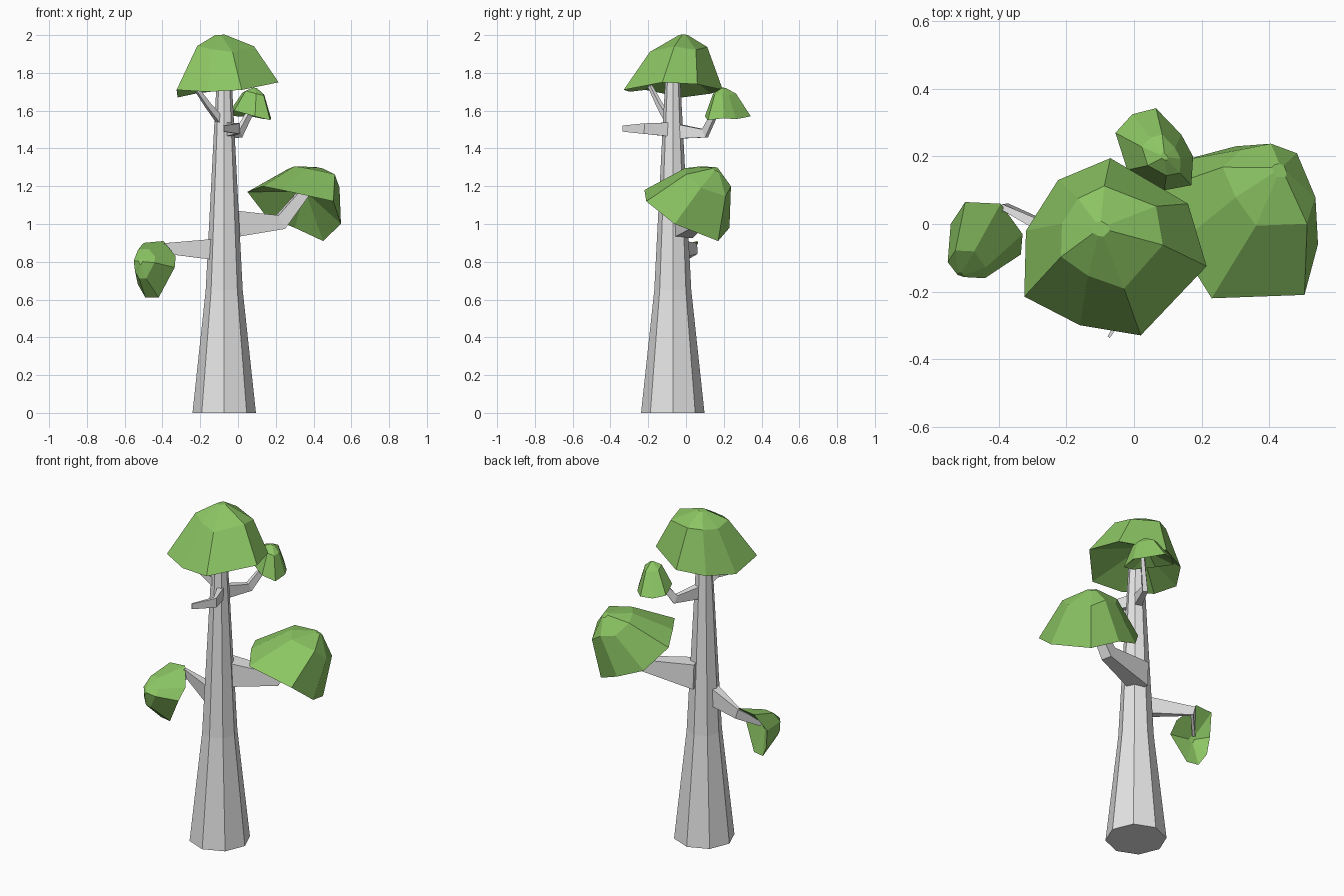
import bpy, bmesh, math
from mathutils import Vector

cube = bpy.data.objects.get("Cube")
if cube:
    bpy.data.objects.remove(cube, do_unlink=True)


def make_material(name, color):
    mat = bpy.data.materials.new(name)
    mat.use_nodes = True
    mat.diffuse_color = color
    mat.node_tree.nodes["Principled BSDF"].inputs["Base Color"].default_value = color
    return mat


bark = make_material("grey bark", (0.79, 0.79, 0.79, 1))
leaf = make_material("leaf green", (0.26, 0.56, 0.125, 1))


def loft(name, rings, material):
    """Skin a list of equal-length point rings with flat faces and end caps."""
    bm = bmesh.new()
    loops = [[bm.verts.new(p) for p in ring] for ring in rings]
    for low, high in zip(loops, loops[1:]):
        for i in range(len(low)):
            j = (i + 1) % len(low)
            bm.faces.new((low[i], low[j], high[j], high[i]))
    bm.faces.new(loops[0][::-1])
    bm.faces.new(loops[-1])
    bmesh.ops.recalc_face_normals(bm, faces=bm.faces)
    mesh = bpy.data.meshes.new(name)
    bm.to_mesh(mesh)
    bm.free()
    mesh.materials.append(material)
    obj = bpy.data.objects.new(name, mesh)
    bpy.context.collection.objects.link(obj)


def octagon(center, radius):
    return [Vector(center) + radius * Vector((math.cos(a), math.sin(a), 0))
            for a in (k * math.pi / 4 for k in range(8))]


def branch(name, path, sizes):
    """Four-sided tapered limb; each size is (half width, half height)."""
    pts = [Vector(p) for p in path]
    rings = []
    for i, p in enumerate(pts):
        ahead = (pts[min(i + 1, len(pts) - 1)] - p).normalized()
        behind = (p - pts[max(i - 1, 0)]).normalized()
        along = (ahead + behind).normalized()
        side = along.cross(Vector((0, 0, 1))).normalized()
        up = side.cross(along)
        w, h = sizes[i]
        rings.append([p + side * w * a + up * h * b
                      for a, b in ((-1, -1), (1, -1), (1, 1), (-1, 1))])
    loft(name, rings, bark)


def foliage(name, rim, apex, spreads, hollow=0.4):
    """Faceted cap: hollowed underside, uneven rim, shoulder ring, tiny tip."""
    rim = [Vector(p) for p in rim]
    apex = Vector(apex)
    center = sum(rim, Vector()) / len(rim)

    def ring_point(p, spread, lift):
        return center.lerp(apex, lift) + (p - center) * spread

    rings = [[ring_point(p, 0.12, hollow) for p in rim],
             rim,
             # wider shoulder points sit lower on the dome
             [ring_point(p, s, 1 - 0.8 * s * s) for p, s in zip(rim, spreads)],
             [ring_point(p, 0.09, 1) for p in rim]]
    loft(name, rings, leaf)


# Trunk, flared at the foot
loft("trunk", [octagon((-0.073, -0.07, z), r) for z, r in
               ((0, 0.168), (0.65, 0.098), (1.5, 0.054), (1.85, 0.035))], bark)

# Branches
branch("left_big_branch",
       [(-0.06, -0.02, 1.0), (0.225, 0.05, 1.01), (0.37, 0.08, 1.19)],
       [(0.055, 0.075), (0.032, 0.04), (0.024, 0.025)])
branch("right_branch",
       [(-0.09, -0.1, 0.865), (-0.38, 0.05, 0.87), (-0.47, -0.05, 0.8)],
       [(0.03, 0.058), (0.01, 0.03), (0.008, 0.018)])
branch("front_bare_branch",
       [(-0.06, -0.07, 1.5), (0.0, -0.22, 1.505), (-0.075, -0.335, 1.505)],
       [(0.02, 0.038), (0.01, 0.028), (0.004, 0.016)])
branch("back_branch",
       [(-0.06, -0.04, 1.49), (0.005, 0.1, 1.48), (0.08, 0.17, 1.62)],
       [(0.022, 0.038), (0.014, 0.024), (0.01, 0.014)])
branch("upper_branch",
       [(-0.08, -0.08, 1.53), (-0.16, -0.14, 1.63), (-0.23, -0.19, 1.73)],
       [(0.016, 0.02), (0.012, 0.014), (0.008, 0.01)])

# Foliage caps
foliage("top_crown",
        [(-0.325, -0.215, 1.71), (-0.16, -0.3, 1.7), (0.02, -0.33, 1.71),
         (0.215, -0.125, 1.75), (0.16, 0.06, 1.74), (-0.07, 0.195, 1.71),
         (-0.225, 0.13, 1.69), (-0.32, -0.02, 1.67)],
        (-0.1, -0.015, 2.0),
        (0.5, 0.55, 0.62, 0.6, 0.65, 0.52, 0.5, 0.5))
foliage("left_big_foliage",
        [(0.23, -0.22, 1.18), (0.505, -0.21, 1.12), (0.545, -0.06, 1.0),
         (0.45, 0.17, 0.91), (0.3, 0.23, 0.98), (0.15, 0.19, 1.04),
         (0.05, 0.095, 1.17), (0.13, -0.06, 1.2)],
        (0.43, 0.16, 1.29),
        (0.55, 0.55, 0.57, 0.55, 0.5, 0.55, 0.55, 0.57))
foliage("back_small_foliage",
        [(-0.055, 0.27, 1.58), (-0.005, 0.325, 1.57), (0.065, 0.343, 1.57),
         (0.14, 0.265, 1.555), (0.175, 0.2, 1.56), (0.17, 0.115, 1.55),
         (0.09, 0.1, 1.57), (-0.02, 0.16, 1.6)],
        (0.09, 0.2, 1.72), [0.5] * 8)
foliage("right_foliage",
        [(-0.395, 0.06, 0.91), (-0.5, 0.065, 0.9), (-0.543, 0, 0.79),
         (-0.53, -0.01, 0.68), (-0.49, -0.035, 0.61), (-0.42, -0.05, 0.61),
         (-0.335, -0.09, 0.77), (-0.33, -0.03, 0.83)],
        (-0.515, -0.15, 0.8), [0.53] * 8)
